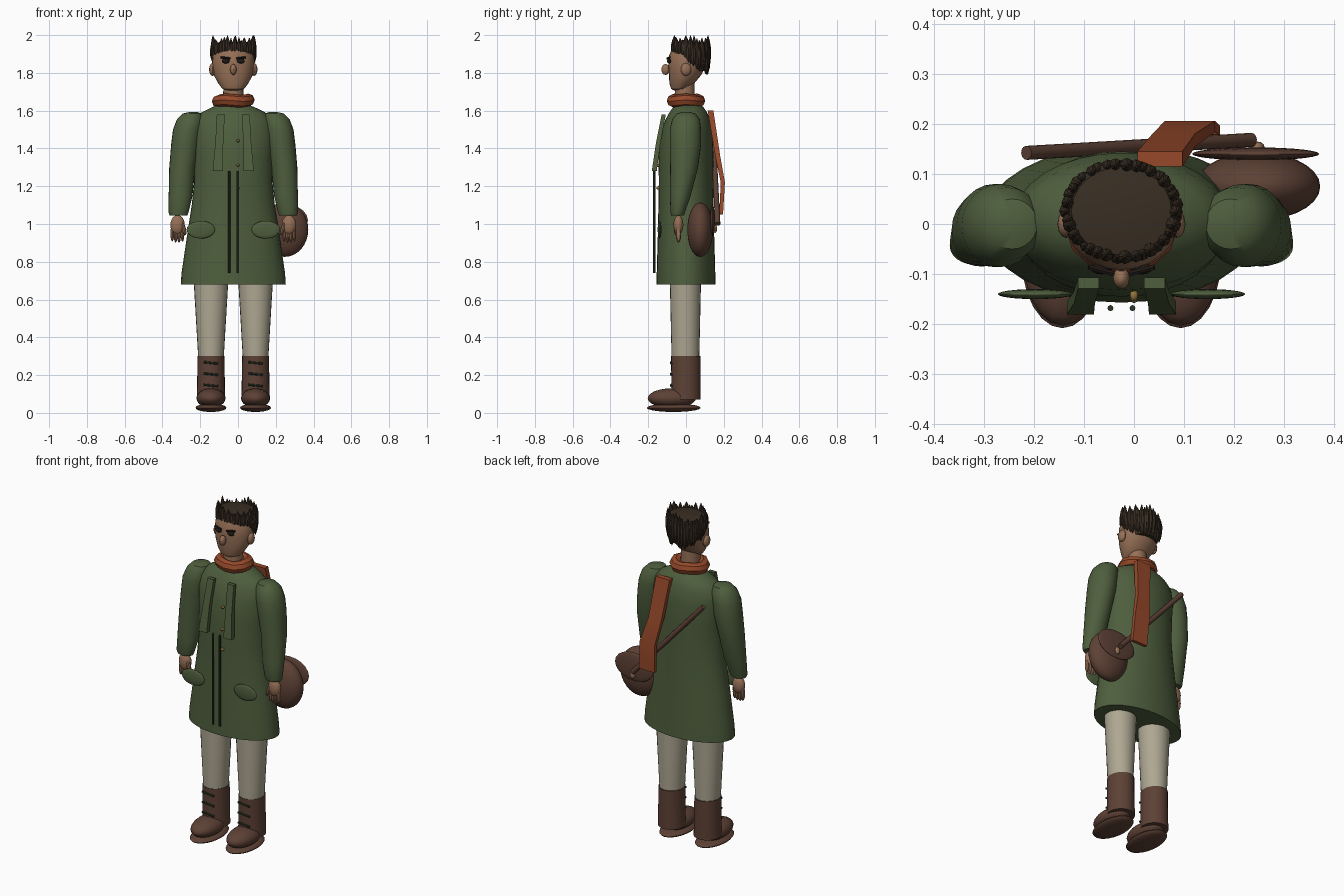
import bpy, bmesh, math, random
from mathutils import Vector, Matrix

if "Cube" in bpy.data.objects:
    bpy.data.objects.remove(bpy.data.objects["Cube"])

random.seed(4)
CX = -0.025  # body centre line


def mat(name, r, g, b):
    m = bpy.data.materials.new(name)
    lin = lambda c: ((c / 255 + 0.055) / 1.055) ** 2.4
    m.diffuse_color = (lin(r), lin(g), lin(b), 1)
    m.use_nodes = True
    m.node_tree.nodes["Principled BSDF"].inputs["Base Color"].default_value = m.diffuse_color
    return m


GREEN = mat("coat green", 78, 94, 61)
DARK_GREEN = mat("trim dark green", 44, 54, 38)
TROUSER = mat("trouser beige", 174, 167, 146)
LEATHER = mat("leather brown", 93, 65, 53)
SKIN = mat("skin tan", 150, 112, 86)
RUST = mat("scarf rust", 150, 73, 42)
HAIR = mat("hair dark brown", 57, 46, 35)
BLACK = mat("eye black", 32, 26, 22)
BRASS = mat("button brass", 150, 122, 62)


def finish(name, bm, material):
    bmesh.ops.recalc_face_normals(bm, faces=bm.faces)
    me = bpy.data.meshes.new(name)
    bm.to_mesh(me)
    bm.free()
    me.materials.append(material)
    ob = bpy.data.objects.new(name, me)
    bpy.context.collection.objects.link(ob)
    return ob


def skin_rings(name, rings, material):
    bm = bmesh.new()
    loops = [[bm.verts.new(p) for p in ring] for ring in rings]
    n = len(loops[0])
    for a, b in zip(loops, loops[1:]):
        for i in range(n):
            j = (i + 1) % n
            bm.faces.new((a[i], a[j], b[j], b[i]))
    bm.faces.new(loops[0])
    bm.faces.new(loops[-1])
    return finish(name, bm, material)


def loft(name, sections, material, n=24):
    """Elliptical sections: (x, y, z, half width, half depth)."""
    rings = [[(x + rx * math.cos(2 * math.pi * i / n), y + ry * math.sin(2 * math.pi * i / n), z)
              for i in range(n)] for x, y, z, rx, ry in sections]
    return skin_rings(name, rings, material)


def ribbon(name, sections, material):
    """Rectangular sections: (x, y, z, width, thickness)."""
    rings = [[(x - w / 2, y - t / 2, z), (x + w / 2, y - t / 2, z),
              (x + w / 2, y + t / 2, z), (x - w / 2, y + t / 2, z)] for x, y, z, w, t in sections]
    return skin_rings(name, rings, material)


def ball(name, loc, half, material, u=20, v=12, tilt=0.0):
    bm = bmesh.new()
    m = Matrix.Translation(loc) @ Matrix.Rotation(tilt, 4, 'Y') @ Matrix.Diagonal((*half, 1))
    bmesh.ops.create_uvsphere(bm, u_segments=u, v_segments=v, radius=1, matrix=m)
    return finish(name, bm, material)


def rod(name, a, b, r, material, n=10):
    a, b = Vector(a), Vector(b)
    bm = bmesh.new()
    m = Matrix.Translation((a + b) / 2) @ (b - a).to_track_quat('Z', 'Y').to_matrix().to_4x4()
    bmesh.ops.create_cone(bm, cap_ends=True, segments=n, radius1=r, radius2=r,
                          depth=(b - a).length, matrix=m)
    return finish(name, bm, material)


# Coat body: flared hem, narrow waist, rounded shoulders
loft("coat", [(CX, 0, .68, .278, .157), (CX, 0, .74, .274, .155), (CX, 0, .95, .243, .149),
              (CX, 0, 1.1, .22, .146), (CX, 0, 1.22, .208, .144), (CX, 0, 1.36, .21, .145),
              (CX, .005, 1.48, .218, .137), (CX, .01, 1.55, .205, .12), (CX, .012, 1.59, .17, .1),
              (CX, .012, 1.615, .12, .083), (CX, .01, 1.64, .06, .06)], GREEN, 32)

# Paired parts, left and right of the centre line
for s, side in ((-1, "left"), (1, "right")):
    at = lambda d: CX + s * d
    # Sleeve
    loft(side + "_sleeve", [(at(.29), -.044, 1.045, .046, .034), (at(.29), -.044, 1.06, .053, .038),
                            (at(.279), -.03, 1.15, .063, .055), (at(.27), -.01, 1.3, .069, .074),
                            (at(.253), -.003, 1.42, .076, .083), (at(.242), -.003, 1.5, .077, .083),
                            (at(.228), 0, 1.555, .07, .073), (at(.218), 0, 1.585, .05, .05),
                            (at(.21), 0, 1.593, .02, .02)], GREEN)
    # Hand with four fingers and a thumb
    ball(side + "_palm", (at(.295), -.04, .995), (.038, .026, .052), SKIN)
    for i in range(4):
        ball(f"{side}_finger_{i}", (at(.269 + i * .018), -.04, .94 + .006 * abs(i - 1.5)),
             (.01, .014, .042), SKIN, 8, 8)
    ball(side + "_thumb", (at(.262), -.052, .975), (.011, .013, .036), SKIN, 8, 8, s * .25)
    # Pocket flap
    ball(side + "_pocket_flap", (at(.172), -.14, .97), (.075, .01, .047), GREEN, 24, 10)
    # Lapel
    ribbon(side + "_lapel", [(at(.082), -.168, 1.28, .054, .026), (at(.074), -.147, 1.43, .042, .024),
                             (at(.066), -.118, 1.58, .042, .022)], GREEN)
    # Front opening trim
    rod(side + "_front_trim", (at(.022), -.168, .74), (at(.022), -.168, 1.28), .006, DARK_GREEN, 8)
    # Trouser leg
    lx = at(.118)
    loft(side + "_trouser_leg", [(lx, -.003, .28, .067, .073), (lx, -.003, .45, .077, .077),
                                 (lx, -.003, .72, .093, .083)], TROUSER)
    # Boot
    loft(side + "_boot_shaft", [(lx, 0, .07, .076, .077), (lx, 0, .12, .074, .077),
                                (lx, -.001, .3, .071, .078)], LEATHER)
    ball(side + "_boot_foot", (lx, -.075, .078), (.077, .128, .052), LEATHER)
    ball(side + "_boot_sole", (lx, -.065, .027), (.082, .143, .022), LEATHER, 24, 10)
    for i, z in enumerate((.145, .205, .265)):
        rod(f"{side}_lace_{i}", (lx - .038, -.078, z + .004), (lx + .038, -.078, z - .004), .006,
            DARK_GREEN, 8)
    # Ear, eye and brow
    ball(side + "_ear", (at(.11), .0, 1.818), (.018, .028, .034), SKIN, 12, 8)
    ball(side + "_eye", (at(.04), -.089, 1.863), (.021, .012, .013), BLACK, 12, 8)
    rod(side + "_brow", (at(.017), -.099, 1.876), (at(.066), -.086, 1.882), .006, BLACK, 6)

# Coat buttons
for i, z in enumerate((1.19, 1.31, 1.44)):
    ball(f"button_{i}", (0, -.146 if i < 2 else -.142, z), (.008, .012, .008), BRASS, 10, 6)

# Neck and head
loft("neck", [(CX, -.007, 1.6, .055, .053), (CX, -.007, 1.76, .052, .052)], SKIN)
loft("head", [(CX, -.045, 1.708, .028, .022), (CX, -.035, 1.716, .058, .044),
              (CX, -.022, 1.745, .08, .066), (CX, -.004, 1.79, .104, .086), (CX, .006, 1.84, .112, .1),
              (CX, .01, 1.89, .11, .101), (CX, .015, 1.935, .09, .085)], SKIN)
ball("nose", (CX, -.108, 1.818), (.017, .022, .029), SKIN, 12, 8)

# Hair: back cap, crown disc and a ring of pointed locks
loft("hair_crown", [(CX, .026, 1.895, .112, .1), (CX, .026, 1.935, .112, .098),
                    (CX, .026, 1.955, .1, .088), (CX, .026, 1.962, .06, .05)], HAIR)
loft("hair_back", [(CX, .068, 1.81, .07, .045), (CX, .06, 1.85, .095, .056),
                   (CX, .055, 1.92, .1, .063)], HAIR)
LOCKS = 38
for i in range(LOCKS):
    a = 2 * math.pi * i / LOCKS + random.uniform(-.04, .04)
    back = math.sin(a)  # +1 at the back, -1 over the face
    top = 1.998 if i % 9 == 0 else random.uniform(1.955, 1.99)
    low = 1.872 - .045 * max(0, back + .6) + random.uniform(-.015, .015)
    x, y = CX + .107 * math.cos(a), .026 + .091 * math.sin(a)
    k, h = random.uniform(.85, 1.1), top - low
    prof = ((0, .15), (.15, .65), (.4, 1), (.65, 1), (.85, .6), (1, .12))
    loft(f"hair_lock_{i}", [(x + .006 * (t - .5) * math.cos(a), y, low + h * t, .0155 * k * f, .0155 * k * f)
                            for t, f in prof], HAIR, 8)

# Scarf: wrapped roll and long tail down the back
rings = []
for i in range(12):
    a = 2 * math.pi * i / 12
    rings.append([(CX + (.078 + .036 * math.cos(b)) * math.cos(a),
                   (.07 + .032 * math.cos(b)) * math.sin(a),
                   1.653 + .034 * math.sin(b) + .004 * math.cos(3 * a))
                  for b in (2 * math.pi * j / 8 for j in range(8))])
bm = bmesh.new()
grid = [[bm.verts.new(p) for p in r] for r in rings]
for i in range(12):
    for j in range(8):
        bm.faces.new((grid[i][j], grid[(i + 1) % 12][j],
                      grid[(i + 1) % 12][(j + 1) % 8], grid[i][(j + 1) % 8]))
finish("scarf_wrap", bm, RUST)
ribbon("scarf_tail", [(.122, .186, 1.05, .1, .02), (.112, .195, 1.22, .1, .022),
                      (.08, .168, 1.36, .085, .026), (.052, .13, 1.6, .09, .03)], RUST)

# Shoulder bag: body, flap, clasp and strap
ball("bag_body", (.246, .075, .97), (.126, .068, .144), LEATHER, 28, 16)
ball("bag_flap", (.243, .14, 1.02), (.127, .013, .085), LEATHER, 28, 10)
ball("bag_clasp", (.245, .153, .975), (.016, .012, .022), SKIN, 12, 8)
rod("bag_strap", (-.215, .142, 1.5), (.235, .168, 1.0), .014, LEATHER, 12)

# Smooth shading with crisp creases
bpy.ops.object.select_all(action='SELECT')
bpy.context.view_layer.objects.active = bpy.data.objects["coat"]
bpy.ops.object.shade_smooth_by_angle(angle=math.radians(35))
